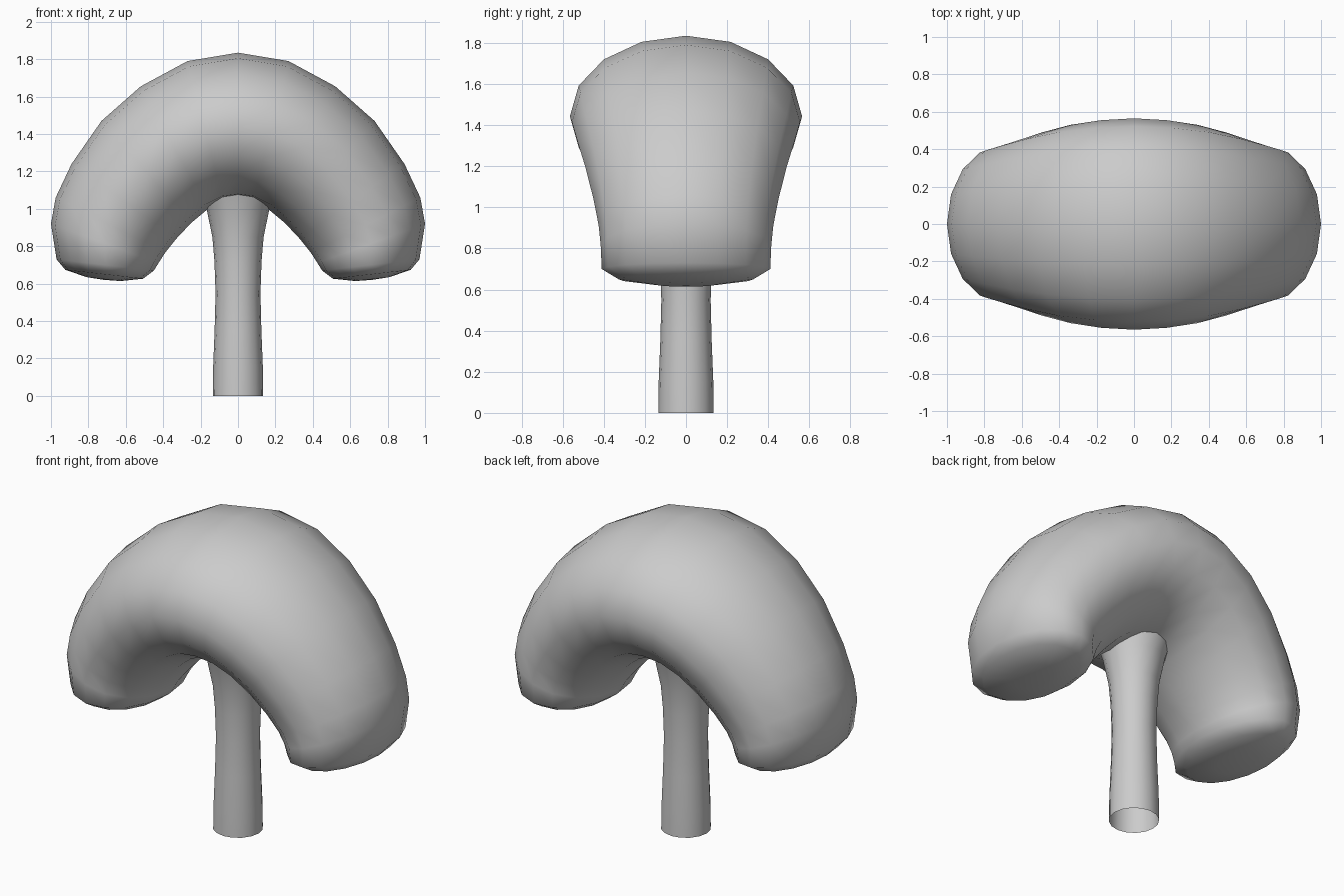
import bpy, bmesh
from math import sin, cos, tau
from mathutils import Vector

if "Cube" in bpy.data.objects:
    bpy.data.objects.remove(bpy.data.objects["Cube"])

SIDES = 16


def loft(name, rings, tips=()):
    """Skin a list of closed rings; tips = (start point, end point) closes the ends."""
    bm = bmesh.new()
    loops = [[bm.verts.new(p) for p in ring] for ring in rings]
    n = len(loops[0])
    for a, b in zip(loops, loops[1:]):
        for i in range(n):
            j = (i + 1) % n
            bm.faces.new((a[i], a[j], b[j], b[i]))
    for loop, tip in zip((loops[0], loops[-1]), tips):
        t = bm.verts.new(tip)
        for i in range(n):
            bm.faces.new((loop[i], loop[(i + 1) % n], t))
    bmesh.ops.recalc_face_normals(bm, faces=bm.faces)
    mesh = bpy.data.meshes.new(name)
    bm.to_mesh(mesh)
    bm.free()
    mesh.shade_smooth()
    obj = bpy.data.objects.new(name, mesh)
    bpy.context.collection.objects.link(obj)
    return obj


def section(outer, inner, width, scale=1.0, drop=0.0):
    """Elliptical ring between an outer and an inner point in the xz plane."""
    o, i = Vector((outer[0], 0, outer[1])), Vector((inner[0], 0, inner[1]))
    mid, half = (o + i) / 2, (o - i) / 2
    normal = Vector((half.z, 0, -half.x)).normalized()
    mid = mid + normal * drop
    return [mid + half * scale * cos(tau * k / SIDES)
            + Vector((0, width * scale * sin(tau * k / SIDES), 0))
            for k in range(SIDES)]


# Arched cap: outer point, inner point, half width, from crown to right end
half_arch = [
    ((0.00, 1.835), (0.00, 1.05), 0.565),
    ((0.27, 1.79), (0.08, 1.04), 0.555),
    ((0.52, 1.655), (0.16, 1.00), 0.53),
    ((0.73, 1.47), (0.25, 0.925), 0.49),
    ((0.89, 1.24), (0.33, 0.84), 0.45),
    ((0.975, 1.06), (0.39, 0.765), 0.425),
    ((1.00, 0.92), (0.425, 0.71), 0.415),
    ((0.97, 0.73), (0.45, 0.67), 0.41),
]
right = [section(*s) for s in half_arch]
# Shallow domed end
end = half_arch[-1]
right += [section(*end, 0.8, 0.05), section(*end, 0.35, 0.076)]
tip = sum(section(*end, 0.0, 0.08), Vector()) / SIDES


def flip(p):
    return Vector((-p.x, p.y, p.z))


left = [[flip(p) for p in ring] for ring in reversed(right[1:])]
loft("arched_cap", left + right, (flip(tip), tip))

# Flared, open-bottomed stem: radius, height
stem = [(0.135, 0.0), (0.133, 0.15), (0.125, 0.35), (0.12, 0.55),
        (0.126, 0.72), (0.137, 0.85), (0.168, 1.0), (0.20, 1.10)]
loft("stem", [[Vector((r * cos(tau * k / SIDES), r * sin(tau * k / SIDES), z))
               for k in range(SIDES)] for r, z in stem])
